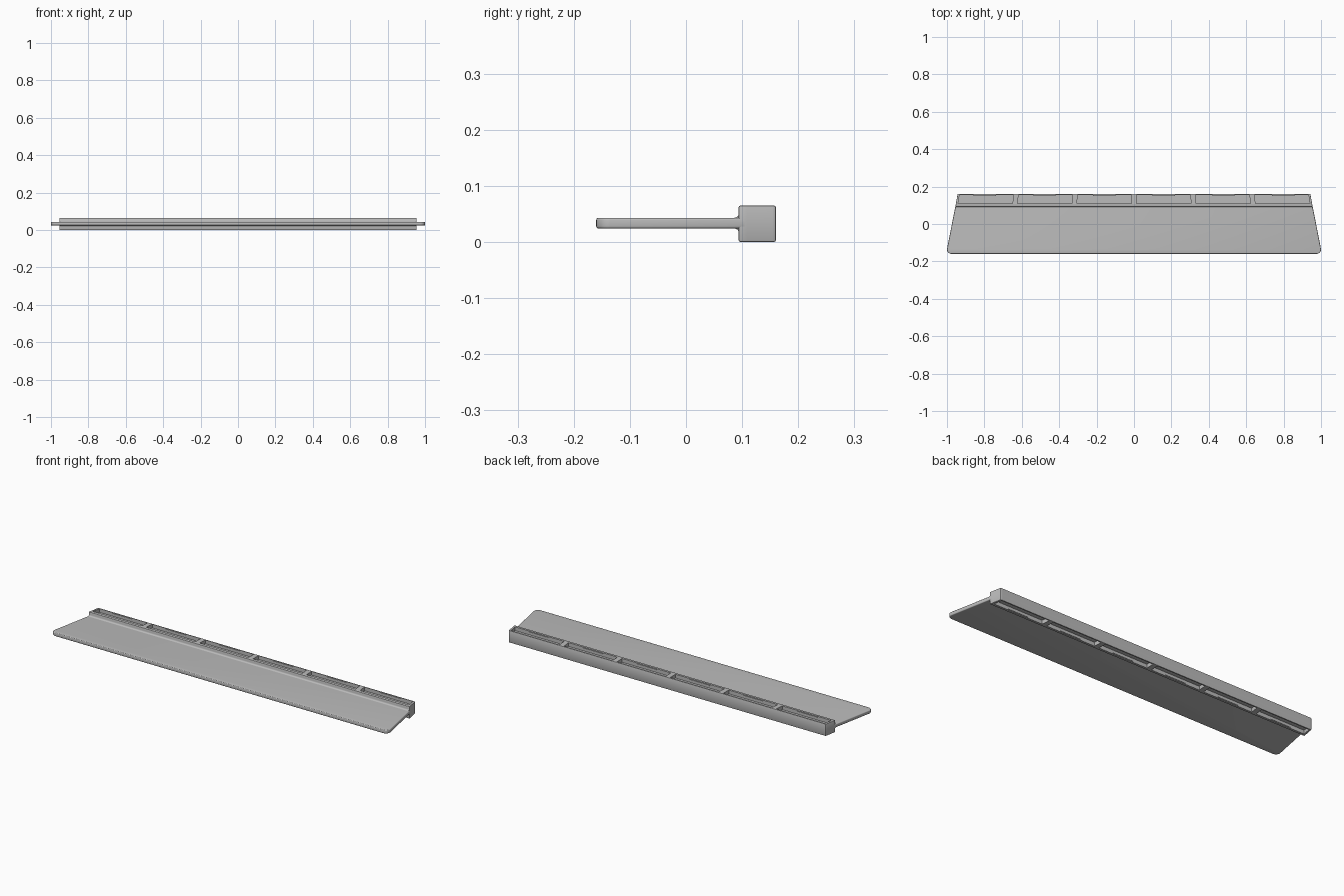
import bpy, bmesh, math
from mathutils import Vector

if "Cube" in bpy.data.objects:
    bpy.data.objects.remove(bpy.data.objects["Cube"])

grey = bpy.data.materials.new("plain grey")
grey.use_nodes = True
colour = (0.5, 0.5, 0.5, 1)
grey.diffuse_color = colour
grey.node_tree.nodes["Principled BSDF"].inputs["Base Color"].default_value = colour

BACK, JOIN, FRONT = 0.16, 0.094, -0.16   # depth positions
TOP = 0.065                              # rail height
PITCH, POCKET = 0.319, 0.292             # pocket spacing and length
Y0, Y1, DEPTH = 0.109, 0.154, 0.02       # pocket sides and depth
SHELF_LOW, SHELF_HIGH = 0.024, 0.043


def half_width(y):
    return 0.955 - 0.18 * (y - JOIN)


def finish(bm, name, smooth=True):
    bmesh.ops.recalc_face_normals(bm, faces=bm.faces)
    mesh = bpy.data.meshes.new(name)
    bm.to_mesh(mesh)
    bm.free()
    obj = bpy.data.objects.new(name, mesh)
    bpy.context.collection.objects.link(obj)
    mesh.materials.append(grey)
    if smooth:
        bpy.ops.object.select_all(action='DESELECT')
        obj.select_set(True)
        bpy.context.view_layer.objects.active = obj
        bpy.ops.object.shade_smooth_by_angle(angle=math.radians(35))
    return obj


def box(bm, low, high):
    low, high = Vector(low), Vector(high)
    verts = bmesh.ops.create_cube(bm, size=1)["verts"]
    for v in verts:
        v.co = (low + high) / 2 + v.co * (high - low)


def extrude_outline(bm, points, offset):
    face = bm.faces.new([bm.verts.new(p) for p in points])
    new = bmesh.ops.extrude_face_region(bm, geom=[face])["geom"]
    bmesh.ops.translate(bm, vec=offset, verts=[g for g in new if isinstance(g, bmesh.types.BMVert)])


# Tapered shelf with rounded front corners and softened edges
bm = bmesh.new()
r = 0.025
corner = []
for i in range(9):
    a = math.radians(-90 + 90 * i / 8)
    corner.append((1.0 - r + r * math.cos(a), FRONT + r + r * math.sin(a)))
right = corner + [(half_width(JOIN + 0.01), JOIN + 0.01)]
outline = right + [(-x, y) for x, y in reversed(right)]
extrude_outline(bm, [(x, y, SHELF_LOW) for x, y in outline], (0, 0, SHELF_HIGH - SHELF_LOW))
rim = [e for e in bm.edges if abs(e.verts[0].co.z - e.verts[1].co.z) < 1e-5
       and min(v.co.y for v in e.verts) < JOIN]
bmesh.ops.bevel(bm, geom=rim, offset=0.004, segments=3, profile=0.5, affect='EDGES')
finish(bm, "shelf")

# Concave fillets where the shelf meets the rail
for name, z, side in (("upper_fillet", SHELF_HIGH, 1), ("lower_fillet", SHELF_LOW, -1)):
    bm = bmesh.new()
    f = 0.008
    arc = [math.radians(90 * i / 5) for i in range(6)]
    profile = [(JOIN - f + f * math.sin(a), z + side * f * (1 - math.cos(a))) for a in arc]
    profile += [(JOIN + 0.003, z + side * f), (JOIN + 0.003, z - side * 0.002),
                (JOIN - f, z - side * 0.002)]
    extrude_outline(bm, [(-1, y, h) for y, h in profile], (2, 0, 0))
    for v in bm.verts:
        v.co.x *= half_width(v.co.y) - 0.003
    finish(bm, name)

# Rear rail with a row of pockets above and below
bm = bmesh.new()
w = half_width(JOIN)
box(bm, (-w, JOIN, 0), (w, BACK, TOP))
bmesh.ops.bevel(bm, geom=bm.edges[:], offset=0.003, segments=2, profile=0.5, affect='EDGES')
centres = [(i - 2.5) * PITCH for i in range(6)]
cuts = [((c + s * POCKET / 2, 0, 0), (1, 0, 0)) for c in centres for s in (-1, 1)]
cuts += [((0, y, 0), (0, 1, 0)) for y in (Y0, Y1)]
for co, no in cuts:
    bmesh.ops.bisect_plane(bm, geom=bm.verts[:] + bm.edges[:] + bm.faces[:],
                           plane_co=co, plane_no=no, dist=1e-6)
bm.normal_update()
pockets = []
for face in bm.faces:
    m = face.calc_center_median()
    if abs(face.normal.z) > 0.99 and Y0 < m.y < Y1 and any(abs(m.x - c) < POCKET / 2 for c in centres):
        pockets.append(face)
floors = bmesh.ops.extrude_discrete_faces(bm, faces=pockets)["faces"]
for face in floors:
    up = 1 if face.calc_center_median().z > TOP / 2 else -1
    for v in face.verts:
        v.co.z -= up * DEPTH
for v in bm.verts:
    v.co.x *= half_width(v.co.y) / w
finish(bm, "rear_rail")

# Small retaining ridges on the long walls of every pocket
bm = bmesh.new()
for c in centres:
    for z in (0.003, TOP - 0.006):
        for y in (Y0 + 0.001, Y1 - 0.001):
            box(bm, (c - 0.06, y - 0.002, z), (c + 0.06, y + 0.002, z + 0.003))
finish(bm, "pocket_ridges", smooth=False)
